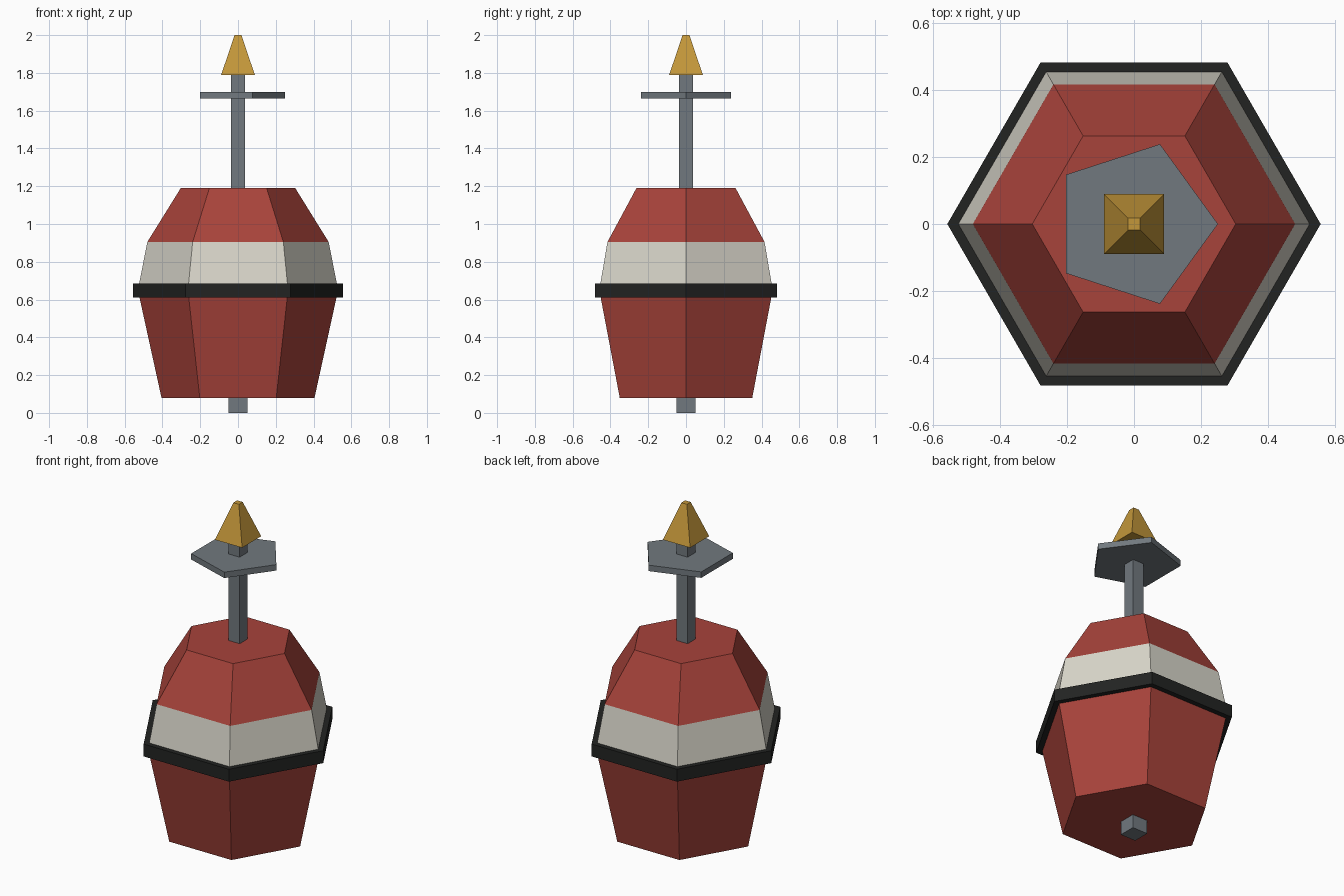
import bpy
import bmesh
from math import cos, sin, pi, sqrt

cube = bpy.data.objects.get("Cube")
if cube:
    bpy.data.objects.remove(cube, do_unlink=True)


def material(name, r, g, b):
    mat = bpy.data.materials.new(name)
    mat.use_nodes = True
    mat.diffuse_color = (r, g, b, 1)
    bsdf = mat.node_tree.nodes["Principled BSDF"]
    bsdf.inputs["Base Color"].default_value = (r, g, b, 1)
    bsdf.inputs["Roughness"].default_value = 0.8
    return mat


red = material("faded red", 0.39, 0.056, 0.043)
cream = material("off white", 0.69, 0.67, 0.59)
black = material("black rubber", 0.016, 0.017, 0.016)
steel = material("grey steel", 0.165, 0.19, 0.21)
gold = material("amber", 0.55, 0.31, 0.042)


def prism(name, sides, profile, mats, turn=0.0):
    """Stack polygon rings given as (radius, z), joined by flat sides and capped."""
    bm = bmesh.new()
    rings = []
    for r, z in profile:
        angles = [turn + 2 * pi * i / sides for i in range(sides)]
        rings.append([bm.verts.new((r * cos(a), r * sin(a), z)) for a in angles])
    for low, high in zip(rings, rings[1:]):
        for i in range(sides):
            j = (i + 1) % sides
            bm.faces.new((low[i], low[j], high[j], high[i]))
    bm.faces.new(rings[0][::-1])
    bm.faces.new(rings[-1])
    mesh = bpy.data.meshes.new(name)
    bm.to_mesh(mesh)
    bm.free()
    for mat in mats:
        mesh.materials.append(mat)
    obj = bpy.data.objects.new(name, mesh)
    bpy.context.collection.objects.link(obj)
    return obj


def square(name, profile, mat):
    """Square prism whose profile is given in half widths."""
    return prism(name, 4, [(h * sqrt(2), z) for h, z in profile], [mat], pi / 4)


# Six-sided float body, with a pale stripe above the bumper
body = prism("float_body", 6,
             [(0.405, 0.08), (0.53, 0.65), (0.48, 0.905), (0.303, 1.19)],
             [red, cream])
for face in body.data.polygons:
    if 0.66 < face.center.z < 0.9:
        face.material_index = 1

# Bumper ring around the widest part
prism("bumper_ring", 6, [(0.556, 0.612), (0.556, 0.685)], [black])

# Mooring stub, mast, five-sided reflector plate and lamp
square("mooring_stub", [(0.05, 0), (0.05, 0.1)], steel)
square("mast", [(0.036, 1.17), (0.036, 1.8)], steel)
prism("reflector_plate", 5, [(0.25, 1.665), (0.25, 1.7)], [steel])
square("lamp", [(0.089, 1.79), (0.018, 2.0)], gold)
